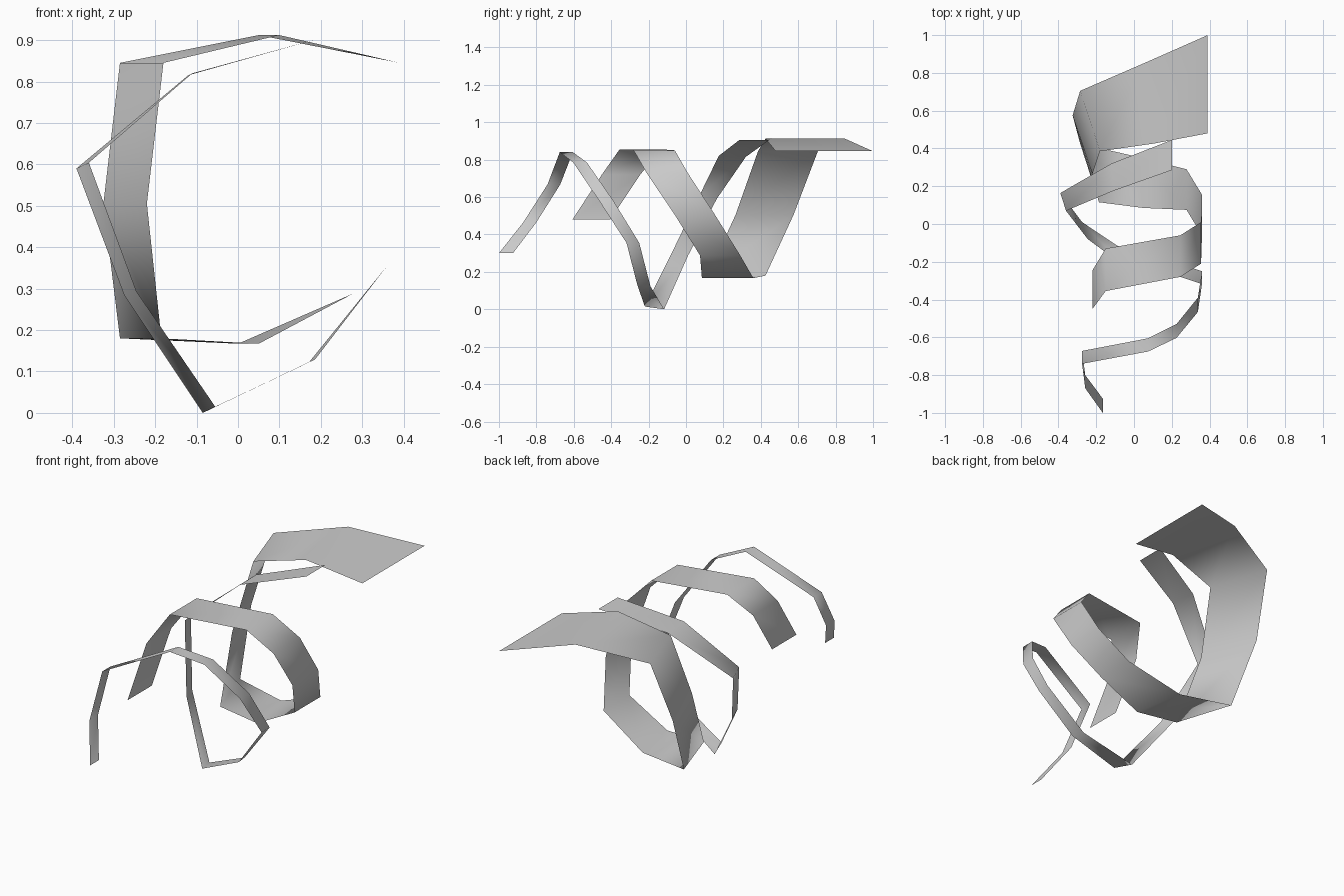
import bpy


def ribbon(name, stations):
    """Sheet swept along cross-lines: x, z, back y, front y, front-edge x shift, z shift."""
    verts, faces = [], []
    for x, z, y_back, y_front, dx, dz in stations:
        verts += [(x, y_back, z), (x + dx, y_front, z + dz)]
    for i in range(0, len(verts) - 2, 2):
        faces.append((i, i + 2, i + 3, i + 1))
    mesh = bpy.data.meshes.new(name)
    mesh.from_pydata(verts, [], faces)
    mesh.shade_smooth()
    obj = bpy.data.objects.new(name, mesh)
    bpy.context.collection.objects.link(obj)
    return obj


# Wide ribbon, coiling from the broad rear end to the front
ribbon("wide_ribbon", [
    (0.39, 0.845, 1.00, 0.48, 0, 0),
    (0.05, 0.912, 0.85, 0.425, 0.05, 0),
    (-0.285, 0.845, 0.705, 0.385, 0.105, 0),
    (-0.325, 0.505, 0.575, 0.265, 0.105, 0),
    (-0.285, 0.18, 0.425, 0.115, 0.10, 0),
    (0.00, 0.167, 0.36, 0.085, 0.05, 0),
    (0.278, 0.288, 0.29, 0.075, 0, 0),
    (0.36, 0.505, 0.155, -0.06, 0, 0),
    (0.355, 0.728, 0.01, -0.21, 0, 0),
    (0.245, 0.85, -0.06, -0.28, 0, 0),
    (-0.15, 0.855, -0.13, -0.355, 0, 0),
    (-0.22, 0.72, -0.245, -0.45, 0, 0),
    (-0.22, 0.48, -0.404, -0.607, 0, 0),
])

# Narrow ribbon, tapering through one and a half turns
ribbon("narrow_ribbon", [
    (0.20, 0.905, 0.445, 0.285, 0, 0),
    (-0.12, 0.815, 0.32, 0.175, 0.01, 0.005),
    (-0.39, 0.59, 0.164, 0.07, 0.03, 0.014),
    (-0.275, 0.285, 0.01, -0.08, 0.03, 0.008),
    (-0.085, 0.0, -0.117, -0.22, 0.03, 0.015),
    (0.172, 0.123, -0.19, -0.26, 0.014, 0.006),
    (0.36, 0.355, -0.25, -0.318, 0, 0),
    (0.338, 0.583, -0.39, -0.466, 0, 0),
    (0.225, 0.785, -0.53, -0.603, 0, 0),
    (0.075, 0.84, -0.605, -0.675, 0, 0),
    (-0.275, 0.668, -0.672, -0.74, 0, 0),
    (-0.258, 0.465, -0.80, -0.87, 0, 0),
    (-0.165, 0.30, -0.925, -1.00, 0, 0),
])
